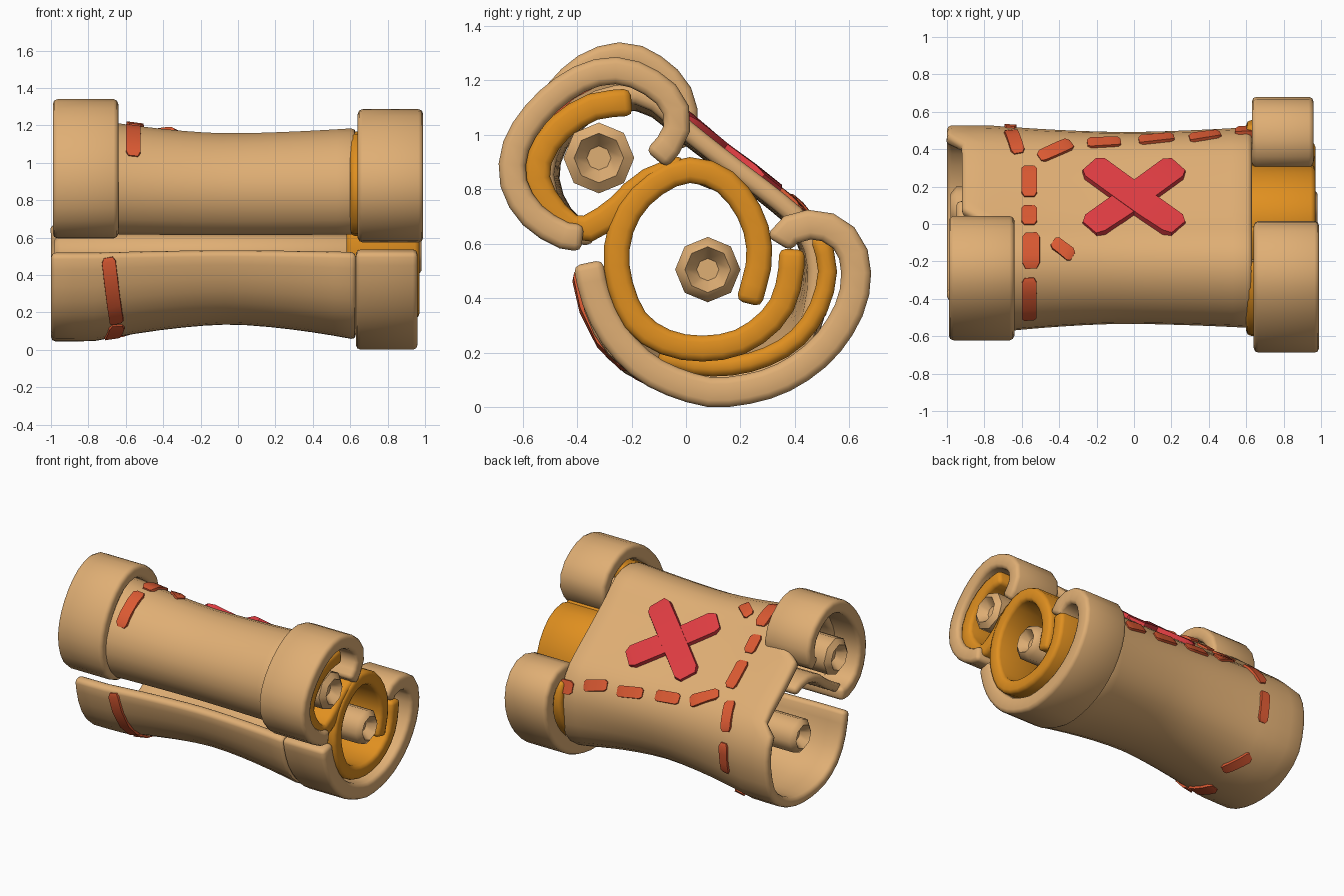
import bpy, bmesh, math
from mathutils import Vector

if "Cube" in bpy.data.objects:
    bpy.data.objects.remove(bpy.data.objects["Cube"])


def material(name, rgb):
    m = bpy.data.materials.new(name)
    m.diffuse_color = (*rgb, 1)
    m.use_nodes = True
    m.node_tree.nodes["Principled BSDF"].inputs["Base Color"].default_value = m.diffuse_color
    return m


PAPER = material("tan paper", (0.74, 0.425, 0.175))
LINING = material("orange lining", (0.74, 0.275, 0.014))
RED = material("red cross", (0.72, 0.045, 0.053))
RUST = material("rust dashes", (0.70, 0.10, 0.032))


def finish(name, bm, mat, bevel=0.0):
    bmesh.ops.recalc_face_normals(bm, faces=bm.faces)
    if bevel:
        sharp = [e for e in bm.edges if e.calc_face_angle(0) > math.radians(55)]
        bmesh.ops.bevel(bm, geom=sharp, offset=bevel, segments=2, profile=0.5,
                        affect='EDGES', clamp_overlap=True)
    me = bpy.data.meshes.new(name)
    bm.to_mesh(me)
    bm.free()
    me.materials.append(mat)
    ob = bpy.data.objects.new(name, me)
    bpy.context.collection.objects.link(ob)
    bpy.ops.object.select_all(action='DESELECT')
    ob.select_set(True)
    bpy.context.view_layer.objects.active = ob
    bpy.ops.object.shade_smooth_by_angle(angle=math.radians(50))
    return ob


class Path:
    """Smooth (y, z) profile addressed by arc length."""

    def __init__(self, pts):
        p = [Vector(q) for q in pts]
        p = [p[0] * 2 - p[1]] + p + [p[-1] * 2 - p[-2]]
        self.pts = []
        for i in range(1, len(p) - 2):
            a, b, c, d = p[i - 1:i + 3]
            for k in range(8):
                t = k / 8
                self.pts.append(0.5 * (2 * b + (c - a) * t + (2 * a - 5 * b + 4 * c - d) * t * t
                                       + (3 * b - a - 3 * c + d) * t ** 3))
        self.pts.append(p[-2])
        self.arc = [0]
        for a, b in zip(self.pts, self.pts[1:]):
            self.arc.append(self.arc[-1] + (b - a).length)
        self.length = self.arc[-1]

    def point(self, s):
        s = min(max(s, 0), self.length)
        i = next((i for i in range(len(self.pts) - 1) if self.arc[i + 1] >= s), len(self.pts) - 2)
        return self.pts[i].lerp(self.pts[i + 1], (s - self.arc[i]) / (self.arc[i + 1] - self.arc[i]))

    def normal(self, s):
        t = (self.point(s + 0.02) - self.point(s - 0.02)).normalized()
        return Vector((t.y, -t.x))

    def nearest(self, yz):
        return self.arc[min(range(len(self.pts)), key=lambda i: (self.pts[i] - Vector(yz)).length)]


def clamp(v):
    return min(1, max(0, v))


def waist(x, p):
    """Flare the body away from its narrow middle, least on the sloped face."""
    w = min(1.2, (abs(x + 0.05) / 0.65) ** 1.6)
    f = clamp((p.y - 0.3) / 0.6)
    k = 0.175 * (1 - f) + (0.12 if x < 0 else 0.05) * f
    slope = clamp((p.x + 0.1) / 0.3) * clamp((p.y - 0.3) / 0.3)
    k *= w * (1 - 0.5 * slope)
    return Vector((p.x * (1 + 0.65 * k), 0.6 + (p.y - 0.6) * (1 + k)))


def surface(path, x, s, off, warp):
    p = path.point(s)
    if warp:
        p = waist(x, p)
    p = p + path.normal(s) * off
    return Vector((x, p.x, p.y))


def sheet(name, pts, x0, x1, thick, mat, warp=False, step=0.07):
    """Thick curled sheet; x0 may be a function of the profile point."""
    path = Path(pts)
    n = max(4, round(path.length / step))
    rows = 14 if warp else 2
    ss = [path.length * i / n for i in range(n + 1)]
    loop = [(s, thick / 2) for s in ss] + [(s, -thick / 2) for s in reversed(ss)]
    bm = bmesh.new()
    grid = []
    for r in range(rows + 1):
        ring = []
        for s, off in loop:
            a = x0(path.point(s)) if callable(x0) else x0
            ring.append(bm.verts.new(surface(path, a + (x1 - a) * r / rows, s, off, warp)))
        grid.append(ring)
    m = len(loop)
    for a, b in zip(grid, grid[1:]):
        for i in range(m):
            bm.faces.new((a[i], a[(i + 1) % m], b[(i + 1) % m], b[i]))
    for ring in (grid[0], grid[-1]):
        for i in range(n):
            bm.faces.new((ring[i], ring[i + 1], ring[m - 2 - i], ring[m - 1 - i]))
    finish(name, bm, mat, 0.025)
    return path


def patch(name, path, x, yz, length, width, angle, mat, rise=0.05):
    """Raised strip with clipped corners that follows the body surface."""
    s0 = path.nearest(yz)
    ca, sa = math.cos(math.radians(angle)), math.sin(math.radians(angle))
    bm = bmesh.new()
    rings = []
    c = min(0.04, width * 0.25)
    us = [-length / 2, -length / 2 + c, -length / 6, length / 6, length / 2 - c, length / 2]
    for i, u in enumerate(us):
        end = i in (0, len(us) - 1)
        w = width / 2 - (c * 0.7 if end else 0)
        top = rise - (0.008 if end else 0)
        ring = []
        for v, off in ((-w, 0.01), (w, 0.01), (w * 0.9, top), (-w * 0.9, top)):
            px, ps = x + u * ca - v * sa, s0 - (u * sa + v * ca)
            ring.append(bm.verts.new(surface(path, px, ps, off, True)))
        rings.append(ring)
    for a, b in zip(rings, rings[1:]):
        for i in range(4):
            bm.faces.new((a[i], a[(i + 1) % 4], b[(i + 1) % 4], b[i]))
    bm.faces.new(rings[0])
    bm.faces.new(rings[-1])
    finish(name, bm, mat)


# Main sheet: lower roll, sloped face, upper roll
def left_edge(p):
    if p.y < 0.66 and not (p.x < -0.3 and p.y > 0.58):
        return -1.0
    return -0.92 if p.x > 0.0 else -0.8


body = sheet("map_sheet", [
    (-.34, .53), (-.31, .4), (-.24, .28), (-.12, .2), (.05, .17), (.22, .19), (.37, .28),
    (.44, .42), (.455, .56), (.405, .68), (.305, .77), (.135, .9), (-.01, 1.01), (-.1, 1.09),
    (-.22, 1.125), (-.36, 1.08), (-.46, .98), (-.5, .86), (-.47, .74), (-.4, .66), (-.33, .64)],
    left_edge, 0.63, 0.07, PAPER, warp=True)

# Flared roll ends
sheet("lower_right_rim", [
    (-.36, .53), (-.33, .4), (-.26, .26), (-.14, .14), (.02, .07), (.15, .055), (.34, .1),
    (.5, .21), (.6, .36), (.625, .5), (.59, .61), (.49, .67), (.38, .65), (.34, .6)],
    0.63, 0.96, 0.11, PAPER)
sheet("upper_right_rim", [
    (-.11, .91), (-.04, 1.0), (-.04, 1.1), (-.11, 1.18), (-.24, 1.235), (-.38, 1.21),
    (-.52, 1.11), (-.62, .97), (-.635, .83), (-.57, .71), (-.46, .635), (-.38, .62)],
    0.64, 0.99, 0.1, PAPER)
sheet("upper_left_rim", [
    (-.05, .97), (0, 1.03), (-.02, 1.15), (-.1, 1.24), (-.22, 1.295), (-.36, 1.26),
    (-.48, 1.15), (-.56, 1.0), (-.575, .85), (-.52, .71), (-.42, .645), (-.34, .64)],
    -0.99, -0.64, 0.09, PAPER)

# Inner fold of paper, and its orange continuation on the right
sheet("inner_fold", [(-.4, .65), (-.25, .74), (-.13, .83), (0, .86), (.12, .82)],
      -0.95, 0.6, 0.06, PAPER)
sheet("upper_lining", [
    (-.2, 1.12), (-.35, 1.1), (-.49, 1.0), (-.55, .87), (-.51, .75), (-.4, .65),
    (-.27, .71), (-.15, .82), (0, .88)], 0.6, 0.96, 0.1, LINING)
sheet("lower_lining", [
    (.23, .38), (.27, .55), (.24, .7), (.14, .83), (0, .87), (-.14, .8), (-.23, .68),
    (-.255, .52), (-.2, .34), (-.1, .25), (.04, .215), (.2, .24), (.33, .34), (.38, .46),
    (.39, .58)], 0.58, 0.97, 0.095, LINING)
sheet("back_lining", [(-.1, .19), (.05, .15), (.22, .16), (.38, .23), (.48, .35), (.52, .5), (.49, .63)],
      0.6, 0.82, 0.07, LINING)

# Rolled cores with dimpled ends
for name, y, z, r in (("upper_core", -.32, .915, .13), ("lower_core", .08, .505, .12)):
    bm = bmesh.new()
    bmesh.ops.create_cone(bm, cap_ends=True, segments=8, radius1=r, radius2=r, depth=1.9)
    caps = [f for f in bm.faces if len(f.verts) == 8]
    bmesh.ops.inset_region(bm, faces=caps, thickness=r * 0.3, depth=0.03)
    bmesh.ops.inset_region(bm, faces=caps, thickness=r * 0.36)
    for f in caps:
        bmesh.ops.translate(bm, verts=f.verts, vec=-f.normal * 0.06)
    for v in bm.verts:
        v.co = (v.co.z, v.co.x + y, v.co.y + z)
    finish(name, bm, PAPER)

# Red cross on the sloped face
for i, sign in enumerate((1, -1)):
    patch(f"cross_bar_{i}", body, 0.0, (.115, .915), 0.64, 0.175, 42 * sign, RED, 0.062 + 0.003 * i)

# Dashed trail: x, (y, z), length, width, angle
for i, (x, yz, ln, w, a) in enumerate([
        (.59, (.45, .6), .1, .08, 0), (.38, (.43, .64), .17, .07, 12), (.12, (.42, .66), .19, .07, 8),
        (-.16, (.405, .68), .18, .07, 5), (-.42, (.36, .725), .2, .08, 30), (-.64, (.405, .68), .18, .08, 105),
        (-.56, (.19, .86), .2, .09, 90), (-.56, (.02, .99), .13, .09, 90), (-.55, (-.14, 1.105), .17, .1, 90),
        (-.38, (-.14, 1.1), .13, .07, -35), (-.56, (-.37, 1.07), .24, .085, 90),
        (-.66, (.455, .45), .18, .07, 90), (-.63, (.25, .2), .18, .07, 60), (-.66, (-.08, .19), .18, .09, 80),
        (-.67, (-.29, .36), .34, .08, 98)]):
    patch(f"trail_dash_{i}", body, x, yz, ln, w, a, RUST)
